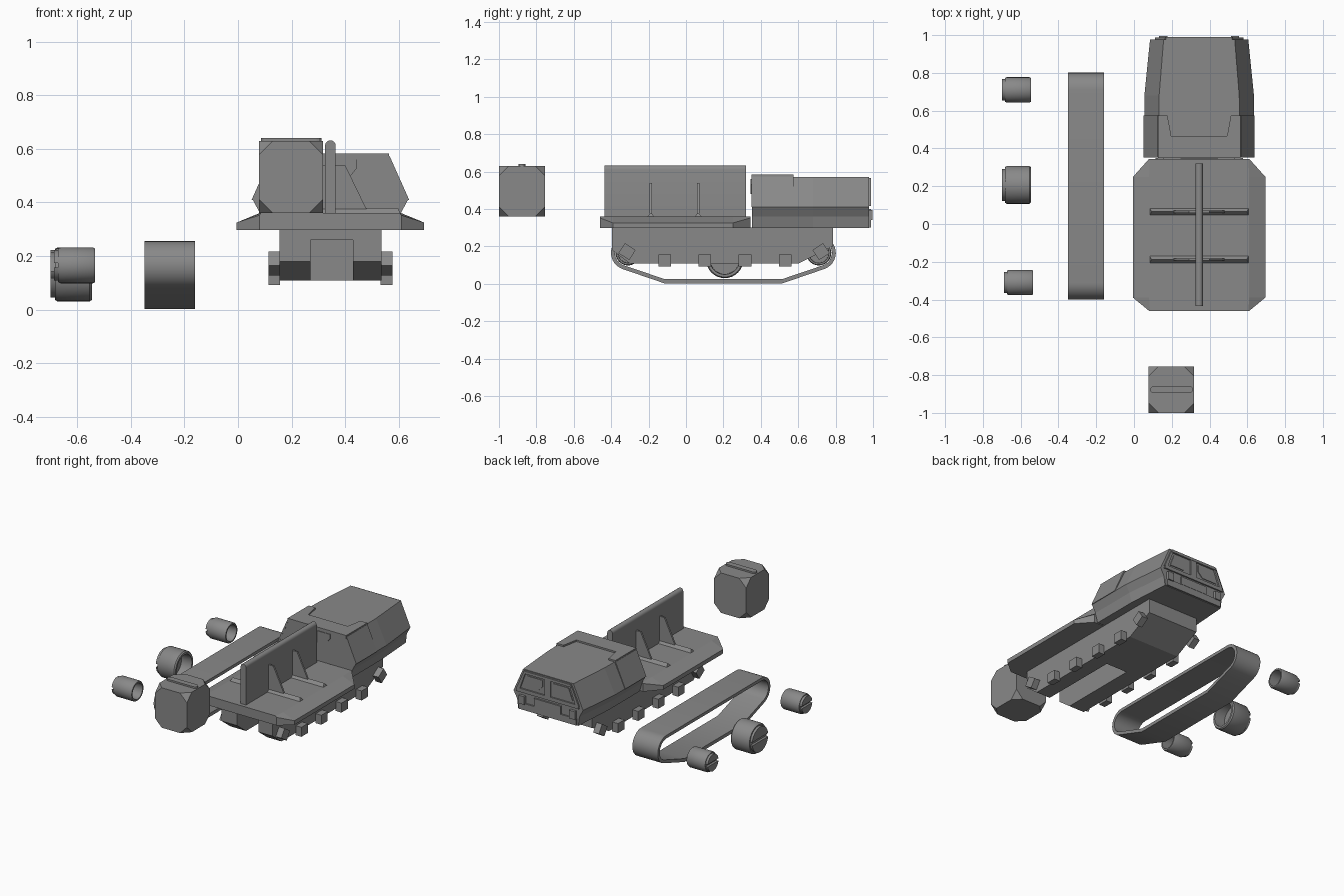
import bpy, bmesh, math
from mathutils import Vector, Matrix

old = bpy.data.objects.get("Cube")
if old:
    bpy.data.objects.remove(old, do_unlink=True)

grey = bpy.data.materials.new("plain_grey")
grey.use_nodes = True
grey.diffuse_color = (0.25, 0.25, 0.25, 1)
grey.node_tree.nodes["Principled BSDF"].inputs["Base Color"].default_value = (0.25, 0.25, 0.25, 1)

CX = 0.345   # centre line of the vehicle body
FLOOR = 0.36  # top of the bed


def finish(name, bm, smooth=False):
    bmesh.ops.recalc_face_normals(bm, faces=bm.faces)
    mesh = bpy.data.meshes.new(name)
    bm.to_mesh(mesh)
    bm.free()
    mesh.materials.append(grey)
    ob = bpy.data.objects.new(name, mesh)
    bpy.context.scene.collection.objects.link(ob)
    if smooth:
        bpy.ops.object.select_all(action='DESELECT')
        ob.select_set(True)
        bpy.context.view_layer.objects.active = ob
        bpy.ops.object.shade_smooth_by_angle(angle=math.radians(35))
    return ob


def loft(name, rings, closed=False, smooth=False):
    """Skin a list of equal-length 3D rings."""
    bm = bmesh.new()
    rows = [[bm.verts.new(p) for p in ring] for ring in rings]
    n = len(rows[0])
    pairs = list(zip(rows, rows[1:])) + ([(rows[-1], rows[0])] if closed else [])
    for a, b in pairs:
        for i in range(n):
            j = (i + 1) % n
            bm.faces.new((a[i], a[j], b[j], b[i]))
    if not closed:
        bm.faces.new(rows[0])
        bm.faces.new(rows[-1])
    return finish(name, bm, smooth)


def prism(name, pts, axis, a, b, smooth=False):
    """Extrude a 2D outline along an axis; the outline uses the other two axes in order."""
    def put(p, d):
        q = list(p)
        q.insert("xyz".index(axis), d)
        return q
    return loft(name, [[put(p, a) for p in pts], [put(p, b) for p in pts]], smooth=smooth)


def box(name, x0, x1, y0, y1, z0, z1):
    return prism(name, [(x0, y0), (x1, y0), (x1, y1), (x0, y1)], "z", z0, z1)


def section(y, half):
    """Symmetric cross-section about the body centre line."""
    return [(CX + w, y, z) for w, z in half] + [(CX - w, y, z) for w, z in reversed(half)]


def arc(cx, cy, r, a0, a1, n):
    return [(cx + r * math.cos(math.radians(a0 + (a1 - a0) * i / n)),
             cy + r * math.sin(math.radians(a0 + (a1 - a0) * i / n))) for i in range(n + 1)]


# Flat bed with chamfered corners and sloping side rims
end = [(0.265, 0.297), (0.265, 0.352), (0.26, FLOOR)]
wide = [(0.35, 0.297), (0.35, 0.325), (0.265, FLOOR)]
loft("bed", [section(-0.46, end), section(-0.39, wide), section(0.25, wide), section(0.345, end)])

# Centre wall with rounded top
prism("centre_wall", [(CX - 0.02, FLOOR - 0.01), (CX + 0.02, FLOOR - 0.01)]
      + arc(CX, 0.612, 0.02, 0, 180, 8), "y", -0.435, 0.32, smooth=True)

# Wall braces: a thin fin on a pointed foot
for k, y in enumerate((-0.188, 0.065)):
    prism(f"brace_fin_{k}", [(CX - 0.135, 0.375), (CX - 0.055, 0.54),
                             (CX + 0.055, 0.54), (CX + 0.135, 0.375)], "y", y - 0.006, y + 0.006)
    loft(f"brace_foot_{k}", [[(CX + s * w, y - d, FLOOR - 0.002), (CX + s * w, y + d, FLOOR - 0.002),
                              (CX + s * (w - 0.01), y, h)]
                             for s, w, d, h in ((-1, 0.262, 0.02, 0.38), (1, 0.262, 0.02, 0.38))])

# Lower hull: two side tubs, a tunnel roof and a closed rear half
side = [(-0.395, 0.3), (-0.395, 0.18), (-0.3, 0.108), (0.25, 0.108), (0.25, 0.3)]
for name, x0, x1 in (("left", 0.43, 0.535), ("right", 0.155, 0.27)):
    prism(f"hull_front_{name}", side, "x", x0, x1)
box("hull_tunnel_roof", 0.27, 0.43, -0.395, 0.25, 0.26, 0.3)
prism("hull_rear", [(0.25, 0.3), (0.25, 0.108), (0.6, 0.108), (0.785, 0.2), (0.785, 0.3)],
      "x", 0.155, 0.535)

# Suspension brackets along both sides, tilted at the ends
spots = [(-0.113, 0.124, 0), (0.1, 0.124, 0), (0.315, 0.124, 0), (0.53, 0.124, 0),
         (-0.315, 0.172, -33), (0.722, 0.172, 33)]
for s in (-1, 1):
    for k, (y, z, tilt) in enumerate(spots):
        ob = box(f"bracket_{'left' if s > 0 else 'right'}_{k}", -0.022, 0.022,
                 -0.034, 0.034, -0.032, 0.032)
        ob.location = (CX + s * 0.21, y, z)
        ob.rotation_euler.x = math.radians(tilt)

# Cab body, tapering to the windscreen end
body = lambda top, mid, low: [(low, 0.297), (mid - 0.027, 0.36), (mid, 0.41), (top, 0.572)]
loft("cab", [section(0.352, body(0.217, 0.29, 0.245)), section(0.68, body(0.212, 0.29, 0.245)),
             section(0.978, body(0.188, 0.26, 0.225))])

# Raised U-shaped roof panel
half = [(0.219, 0.35), (0.219, 0.575), (0.168, 0.575), (0.148, 0.467)]
prism("roof_panel", [(CX + w, y) for w, y in half] + [(CX - w, y) for w, y in reversed(half)],
      "z", 0.56, 0.583)

# Raised door panels on the cab sides
for s in (-1, 1):
    lo, hi = (0.294, 0.41), (0.221, 0.574)
    loft(f"door_panel_{'left' if s > 0 else 'right'}",
         [[(CX + s * (w + d), y, z) for w, z in (lo, hi) for d in (-0.012, 0)][:2]
          + [(CX + s * (hi[0] + d), y, hi[1]) for d in (0, -0.012)] for y in (0.351, 0.575)])

# Rear hatch plate behind the bed
prism("hatch_plate", [(CX - 0.1, 0.56), (CX + 0.1, 0.56), (CX + 0.1, 0.53),
                      (CX + 0.06, 0.48), (CX - 0.06, 0.48), (CX - 0.1, 0.53)], "y", 0.346, 0.354)

# Windscreen surround, two panes, bumper and lamps
prism("windscreen_sill", [(CX - 0.235, 0.415), (CX + 0.235, 0.415),
                          (CX + 0.225, 0.44), (CX - 0.225, 0.44)], "y", 0.97, 0.988)
prism("windscreen_header", [(CX - 0.18, 0.548), (CX + 0.18, 0.548),
                            (CX + 0.175, 0.566), (CX - 0.175, 0.566)], "y", 0.97, 0.99)
box("windscreen_pillar", CX - 0.022, CX + 0.022, 0.97, 0.988, 0.435, 0.552)
for s in (-1, 1):
    tag = "left" if s > 0 else "right"
    prism(f"corner_pillar_{tag}", [(CX + s * w, z) for w, z in
                                   ((0.235, 0.43), (0.21, 0.43), (0.165, 0.555), (0.18, 0.555))],
          "y", 0.97, 0.988)
    prism(f"window_{tag}", [(CX + s * w, z) for w, z in
                            ((0.04, 0.49), (0.075, 0.455), (0.185, 0.455), (0.155, 0.535), (0.04, 0.535))],
          "y", 0.977, 0.983)
    box(f"lamp_{tag}", CX + s * 0.19 - 0.022, CX + s * 0.19 + 0.022, 0.97, 0.996, 0.34, 0.395)
box("bumper", CX - 0.215, CX + 0.215, 0.97, 0.988, 0.3, 0.345)
box("grille", CX - 0.1, CX + 0.1, 0.97, 0.99, 0.345, 0.4)

# Tank: a block with its corners cut off, and a rounded top handle
bm = bmesh.new()
bmesh.ops.create_cube(bm, size=1, matrix=Matrix.Translation(Vector((0.198, -0.877, 0.495)))
                      @ Matrix.Diagonal((0.24, 0.246, 0.27, 1)))
bmesh.ops.bevel(bm, geom=bm.verts[:], offset=0.052, segments=1, affect='VERTICES')
finish("tank", bm)
prism("tank_handle", arc(0.293, -0.877, 0.019, -90, 90, 6) + arc(0.105, -0.877, 0.019, 90, 270, 6),
      "z", 0.62, 0.641)


# Track band: rounded ends, flat top, shallow trough below
def track_loop(r, low):
    first = arc(-0.31, 0.165, r, 90, 251, 14) + [(-0.115, low)]
    return first + [(0.4 - y, z) for y, z in reversed(first)]


outer, inner = track_loop(0.091, 0.002), track_loop(0.07, 0.025)
loft("track", [[(-0.35, *o), (-0.16, *o), (-0.16, *i), (-0.35, *i)] for o, i in zip(outer, inner)],
     closed=True, smooth=True)


# Road wheels: hollow drums with a slotted outer cap
def wheel(name, x, y, z, r):
    shape = [(-0.062, 0.001), (-0.062, r * 0.93), (-0.052, r), (0.068, r), (0.076, r * 0.94),
             (0.076, r * 0.8), (0.0, r * 0.78), (0.0, 0.001)]
    rings = []
    for k in range(32):
        a = math.tau * k / 32
        rings.append([(x + d, y + q * math.cos(a), z + q * math.sin(a)) for d, q in shape])
    loft(name, rings, closed=True, smooth=True)
    for tag, s in (("upper", 1), ("lower", -1)):
        half_disc = [(y + p, z + s * q) for p, q in arc(0, 0, r * 0.85, 8, 172, 16)]
        prism(f"{name}_cap_{tag}", half_disc, "x", x - 0.078, x - 0.06, smooth=True)


wheel("wheel_front", -0.61, -0.31, 0.165, 0.067)
wheel("wheel_middle", -0.622, 0.207, 0.13, 0.1)
wheel("wheel_rear", -0.622, 0.71, 0.165, 0.067)
